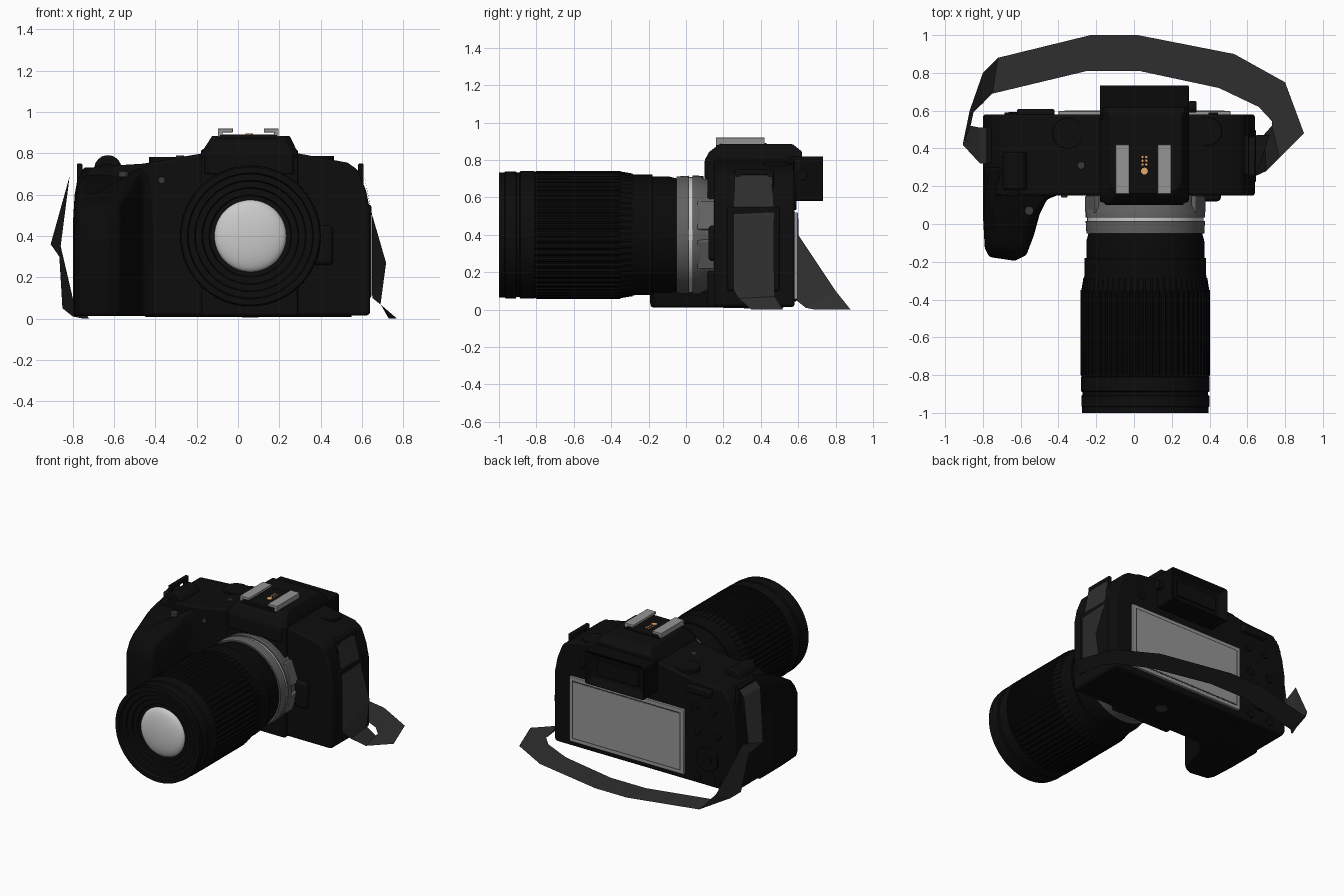
import bpy, bmesh
from math import sin, cos, pi, radians
from mathutils import Matrix, Vector


def material(name, v):
    m = bpy.data.materials.new(name)
    m.diffuse_color = (*(v if isinstance(v, tuple) else (v, v, v)), 1)
    return m


BLACK = material("black", 0.004)
RUBBER = material("rubber", 0.003)
STRAP = material("strap", 0.028)
MOUNT = material("mount_grey", 0.12)
METAL = material("metal", 0.3)
BUTTON = material("button_grey", 0.04)
COPPER = material("copper", (0.8, 0.4, 0.15))
CX, CZ = 0.06, 0.40          # lens axis


def finish(name, bm, mat, bevel=0, recalc=True):
    if recalc:
        bmesh.ops.recalc_face_normals(bm, faces=bm.faces)
    me = bpy.data.meshes.new(name)
    bm.to_mesh(me)
    bm.free()
    ob = bpy.data.objects.new(name, me)
    bpy.context.collection.objects.link(ob)
    if mat:
        me.materials.append(mat)
    if bevel:
        b = ob.modifiers.new("bevel", 'BEVEL')
        b.width, b.segments, b.limit_method, b.angle_limit = bevel, 3, 'ANGLE', radians(25)
    return ob


def loft(name, rings, mat, bevel=0, cap=True, closed=True):
    """Skin a list of equal-length point rings."""
    bm = bmesh.new()
    vs = [[bm.verts.new(p) for p in r] for r in rings]
    n = len(vs[0])
    for a, b in zip(vs, vs[1:]):
        for i in range(n if closed else n - 1):
            j = (i + 1) % n
            bm.faces.new((a[i], a[j], b[j], b[i]))
    if cap:
        bm.faces.new(vs[0])
        bm.faces.new(vs[-1])
    return finish(name, bm, mat, bevel)


def box(name, x, y, z, mat, bevel=0.008, recess=None):
    """Box from ranges; recess=(margin, depth) sinks the rear (+y) face."""
    bm = bmesh.new()
    bmesh.ops.create_cube(bm, size=1)
    for v in bm.verts:
        v.co = Vector(r[0] if c < 0 else r[1] for c, r in zip(v.co, (x, y, z)))
    if recess:
        bm.normal_update()
        f = max(bm.faces, key=lambda f: f.normal.y)
        bmesh.ops.inset_region(bm, faces=[f], thickness=recess[0])
        bmesh.ops.translate(bm, verts=f.verts, vec=(0, -recess[1], 0))
    return finish(name, bm, mat, bevel)


def disc(name, loc, r, h, axis, mat, bevel=0.004, seg=32):
    bm = bmesh.new()
    rot = {'Z': Matrix(), 'Y': Matrix.Rotation(pi / 2, 4, 'X'), 'X': Matrix.Rotation(pi / 2, 4, 'Y')}[axis]
    bmesh.ops.create_cone(bm, cap_ends=True, segments=seg, radius1=r, radius2=r, depth=h,
                          matrix=Matrix.Translation(loc) @ rot)
    return finish(name, bm, mat, bevel)


def lathe(name, prof, mat, seg=72, rib=0, cap=False):
    """Spin (y, radius) points about the lens axis; rib sinks alternate pairs of points."""
    def ring(y, r):
        return [(CX + (r - rib * (i // 2 % 2)) * cos(2 * pi * i / seg), y,
                 CZ + (r - rib * (i // 2 % 2)) * sin(2 * pi * i / seg)) for i in range(seg)]
    return loft(name, [ring(y, r) for y, r in prof], mat, cap=cap)


# main body: front outline run from front to back
outline = [(-0.78, 0.015), (-0.80, 0.05), (-0.80, 0.46), (-0.78, 0.58), (-0.75, 0.68), (-0.70, 0.735),
           (-0.46, 0.75), (-0.26, 0.785), (-0.17, 0.80), (0.29, 0.80), (0.53, 0.755), (0.58, 0.72),
           (0.62, 0.62), (0.64, 0.52), (0.64, 0.02), (0.62, 0.015)]
loft("body", [[(x, y, z) for x, z in outline] for y in (0.15, 0.58)], BLACK, 0.014)

# hand grip: plan outline stacked upward, top falling to the front
plan = [(-0.80, 0.3), (-0.80, 0.05), (-0.79, -0.13), (-0.765, -0.175), (-0.63, -0.195), (-0.57, -0.165),
        (-0.53, -0.06), (-0.50, 0.05), (-0.46, 0.13), (-0.40, 0.155), (-0.40, 0.3)]
rings = []
for z, s, drop in ((0.012, 0.98, 0), (0.04, 1, 0), (0.45, 1, 0), (0.60, 0.95, 0.3), (0.68, 0.87, 0.4), (0.735, 0.7, 0.45)):
    rings.append([(-0.62 + (x + 0.62) * s if x < -0.5 else x, 0.2 + (y - 0.2) * (s if y < 0.2 else 1),
                   z + drop * min(0, y - 0.15)) for x, y in plan])
loft("grip", rings, RUBBER, 0.012)

# central column and viewfinder hump
box("mount_column", (-0.18, 0.29), (0.115, 0.3), (0.015, 0.78), BLACK, 0.01)
hump = [(0.70, -0.18, 0.29, 0.10, 0.61), (0.80, -0.18, 0.29, 0.10, 0.62),
        (0.845, -0.15, 0.27, 0.125, 0.62), (0.885, -0.125, 0.25, 0.18, 0.57)]
loft("viewfinder_hump", [[(a + 0.03, c, z), (b - 0.03, c, z), (b, c + 0.04, z), (b, d, z), (a, d, z), (a, c + 0.04, z)]
                         for z, a, b, c, d in hump], BLACK, 0.006)
box("eyepiece", (-0.18, 0.29), (0.55, 0.74), (0.58, 0.82), RUBBER, 0.012, (0.055, 0.05))
box("eyepiece_glass", (-0.11, 0.22), (0.68, 0.70), (0.645, 0.755), BLACK, 0.004)
disc("diopter_knob", (0.31, 0.62, 0.72), 0.03, 0.04, 'X', BLACK)

# lens barrel
lathe("lens_rear_barrel", [(-0.03, 0.27), (-0.045, 0.30), (-0.09, 0.312), (-0.18, 0.312), (-0.18, 0.322),
                           (-0.27, 0.322), (-0.29, 0.325), (-0.36, 0.338), (-0.36, 0.30)], RUBBER)
lathe("focus_ring", [(-0.35, 0.32), (-0.35, 0.342), (-0.80, 0.342), (-0.82, 0.33)], RUBBER, 240, 0.007)
lathe("zoom_ribs", [(-0.285, 0.30), (-0.285, 0.328), (-0.36, 0.34), (-0.36, 0.32)], RUBBER, 240, 0.006)
lathe("lens_front", [(-0.81, 0.31), (-0.81, 0.341), (-0.885, 0.341), (-0.89, 0.333), (-0.905, 0.333), (-0.91, 0.339),
                     (-0.965, 0.339), (-0.97, 0.334), (-1.0, 0.334), (-1.0, 0.305), (-0.975, 0.30),
                     (-0.975, 0.27), (-0.96, 0.265), (-0.96, 0.235), (-0.945, 0.23), (-0.945, 0.20),
                     (-0.935, 0.195), (-0.935, 0.15)], BLACK)
lathe("front_glass", [(-0.925, 0.176)] + [(-0.935 - 0.045 * sin(t * pi / 16), 0.174 * cos(t * pi / 16))
                                          for t in range(8)] + [(-0.98, 0.003)], None, 64, cap=True)

# lens mount rings
lathe("mount_ring_front", [(-0.05, 0.25), (-0.05, 0.312), (0.015, 0.316), (0.015, 0.25)], MOUNT)
lathe("mount_ring_bright", [(0.01, 0.25), (0.01, 0.308), (0.04, 0.308), (0.04, 0.25)], None)
lathe("mount_ring_rear", [(0.035, 0.25), (0.035, 0.316), (0.07, 0.316), (0.10, 0.30), (0.17, 0.30)], MOUNT)
for i, a in enumerate((0.35, pi - 0.35, pi + 0.35, -0.35)):
    ob = box(f"mount_lug_{i}", (-0.012, 0.012), (0.06, 0.15), (-0.08, 0.08), MOUNT, 0.006)
    ob.matrix_world = Matrix.Translation((CX + 0.30 * cos(a), 0, CZ + 0.30 * sin(a))) @ Matrix.Rotation(-a, 4, 'Y')
box("lens_release", (0.36, 0.46), (0.12, 0.17), (0.26, 0.45), BLACK, 0.02)

# hot shoe
box("shoe_plate", (-0.09, 0.19), (0.16, 0.43), (0.87, 0.892), BLACK, 0.002)
for side in (-1, 1):
    xs = sorted((CX - 0.01 + side * 0.075, CX - 0.01 + side * 0.147))
    wall = sorted((CX - 0.01 + side * 0.125, CX - 0.01 + side * 0.147))
    box(f"shoe_rail_{side}", xs, (0.16, 0.42), (0.902, 0.92), METAL, 0.002)
    box(f"shoe_wall_{side}", wall, (0.16, 0.42), (0.88, 0.91), METAL, 0.002)
disc("shoe_contact", (0.055, 0.28, 0.892), 0.018, 0.006, 'Z', COPPER, 0)
for i in range(6):
    disc(f"shoe_pin_{i}", (0.045 + 0.02 * (i % 2), 0.315 + 0.02 * (i // 2), 0.892), 0.006, 0.006, 'Z', COPPER, 0, 12)

# dials and buttons on top and front
disc("top_dial_a", (-0.35, 0.48, 0.76), 0.082, 0.045, 'Z', BLACK)
disc("top_dial_b", (0.39, 0.49, 0.765), 0.075, 0.045, 'Z', BLACK)
disc("command_dial", (-0.63, 0.28, 0.725), 0.066, 0.20, 'Y', BLACK, 0.012)
disc("command_dial_cap", (-0.635, 0.17, 0.70), 0.05, 0.04, 'Y', RUBBER)
disc("shutter_button", (-0.555, 0.07, 0.70), 0.024, 0.03, 'Z', BUTTON)
disc("top_button", (-0.28, 0.31, 0.78), 0.02, 0.02, 'Z', BUTTON)
disc("focus_lamp", (-0.37, 0.147, 0.67), 0.017, 0.012, 'Y', BUTTON)

# rear screen
box("screen", (-0.40, 0.51), (0.57, 0.598), (0.055, 0.52), METAL, 0.004)
box("screen_line", (-0.375, 0.485), (0.59, 0.5995), (0.08, 0.495), BUTTON, 0)
box("screen_panel", (-0.368, 0.478), (0.59, 0.601), (0.087, 0.488), METAL, 0)

# rear controls
box("thumb_dial", (-0.62, -0.42), (0.5, 0.61), (0.66, 0.715), BLACK, 0.012)
disc("control_wheel", (-0.58, 0.583, 0.21), 0.085, 0.02, 'Y', BLACK)
disc("control_wheel_centre", (-0.58, 0.59, 0.21), 0.04, 0.02, 'Y', RUBBER)
for i, (x, z) in enumerate(((-0.50, 0.39), (-0.66, 0.39), (-0.50, 0.07), (-0.66, 0.07), (-0.48, 0.56), (-0.62, 0.56), (0.42, 0.62))):
    disc(f"rear_button_{i}", (x, 0.583, z), 0.026, 0.016, 'Y', BLACK)

# port cover and base details
box("port_cover", (0.60, 0.646), (0.22, 0.50), (0.10, 0.55), BLACK, 0.01)
box("base_plate", (-0.45, 0.55), (0.2, 0.52), (0.008, 0.03), BLACK, 0.004)
disc("tripod_socket", (CX, 0.35, 0.008), 0.04, 0.006, 'Z', BUTTON, 0)

# strap lugs: upright rectangular frames
for side, x, y0, y1 in (("left", -0.767, 0.32, 0.52), ("right", 0.595, 0.26, 0.47)):
    xs = (x - 0.013, x + 0.013)
    box(f"strap_lug_{side}_top", xs, (y0, y1), (0.72, 0.75), BLACK, 0.005)
    for i, y in enumerate((y0, y1 - 0.035)):
        box(f"strap_lug_{side}_post_{i}", xs, (y, y + 0.035), (0.58, 0.74), BLACK, 0.005)

# neck strap: flat ribbon given by its outer and inner edges
outer = [(0.60, 0.26, 0.75), (0.648, 0.257, 0.5), (0.65, 0.257, 0.10), (0.70, 0.28, 0.06), (0.77, 0.35, 0),
         (0.90, 0.48, 0), (0.80, 0.75, 0), (0.53, 0.90, 0), (0.02, 1.0, 0), (-0.23, 1.0, 0), (-0.72, 0.88, 0),
         (-0.80, 0.80, 0.10), (-0.87, 0.60, 0.40), (-0.907, 0.42, 0.36), (-0.815, 0.32, 0.69), (-0.77, 0.32, 0.74)]
inner = [(0.60, 0.455, 0.75), (0.65, 0.47, 0.5), (0.717, 0.47, 0.27), (0.69, 0.475, 0.07), (0.73, 0.52, 0),
         (0.73, 0.545, 0), (0.66, 0.62, 0), (0.45, 0.72, 0), (0.03, 0.81, 0), (-0.25, 0.81, 0), (-0.75, 0.69, 0),
         (-0.80, 0.64, 0.01), (-0.85, 0.59, 0.05), (-0.865, 0.52, 0.30), (-0.815, 0.51, 0.69), (-0.77, 0.51, 0.74)]

# smooth everything round, then add the faceted strap
bpy.ops.object.select_all(action='SELECT')
bpy.context.view_layer.objects.active = bpy.data.objects["body"]
bpy.ops.object.shade_smooth_by_angle(angle=radians(30))
loft("neck_strap", list(zip(outer, inner)), STRAP, cap=False, closed=False)
